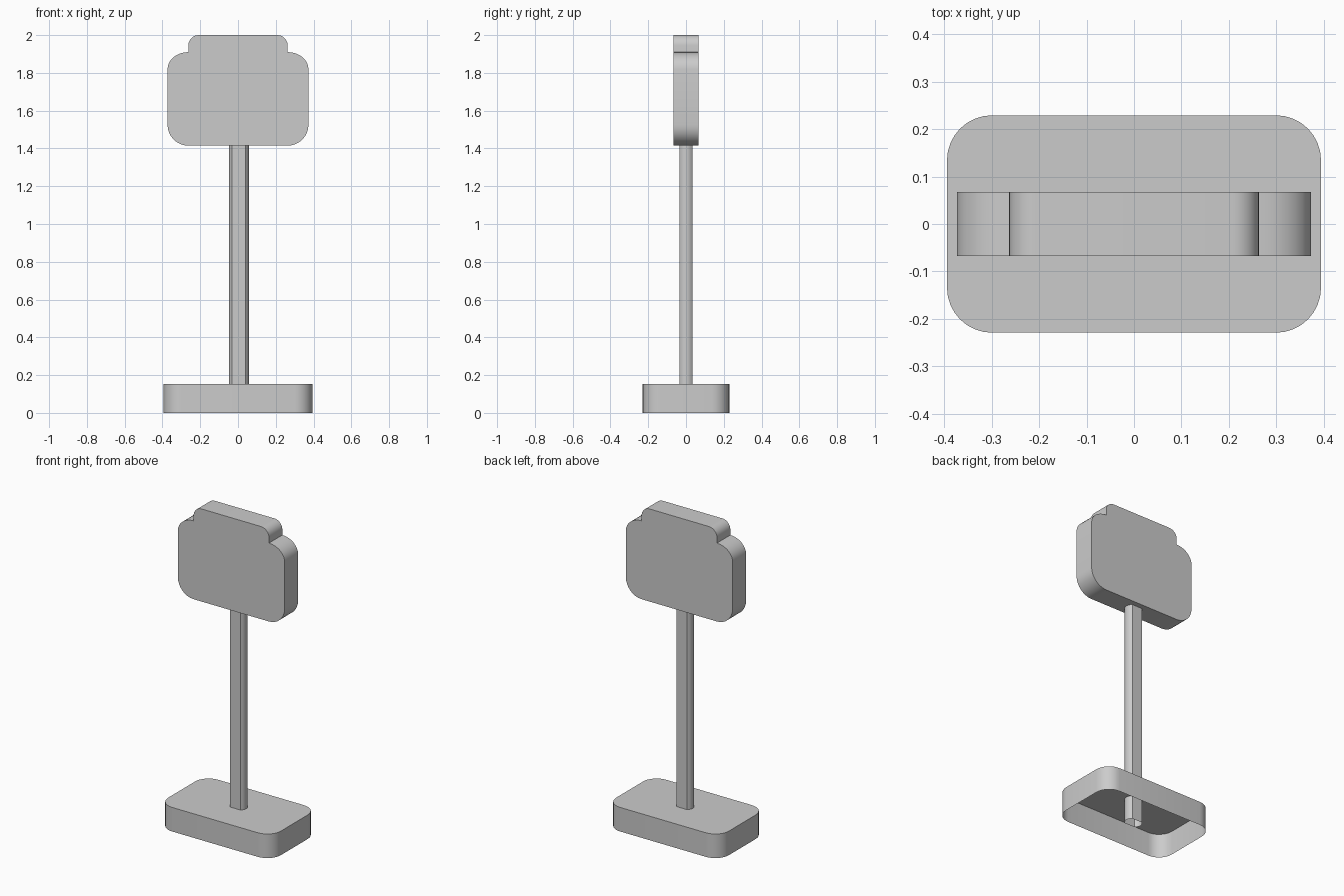
import bpy
import bmesh
from math import cos, sin, pi, atan2, hypot
from mathutils import Vector

cube = bpy.data.objects.get("Cube")
if cube:
    bpy.data.objects.remove(cube, do_unlink=True)

grey = bpy.data.materials.new("plain grey")
grey.use_nodes = True
grey.diffuse_color = (0.6, 0.6, 0.6, 1)
grey.node_tree.nodes["Principled BSDF"].inputs["Base Color"].default_value = (0.6, 0.6, 0.6, 1)


def arc(cx, cy, rx, ry, start, end, steps=8):
    """Points along an elliptical arc, angles in radians."""
    angles = [start + (end - start) * i / steps for i in range(steps + 1)]
    return [(cx + rx * cos(a), cy + ry * sin(a)) for a in angles]


def prism(name, profile, place, offset, caps):
    """Extrude a closed profile; caps names the closed ends."""
    bm = bmesh.new()
    near = [bm.verts.new(place(u, v)) for u, v in profile]
    far = [bm.verts.new(Vector(place(u, v)) + Vector(offset)) for u, v in profile]
    n = len(profile)
    for i in range(n):
        j = (i + 1) % n
        bm.faces.new((near[i], near[j], far[j], far[i]))
    if "near" in caps:
        bm.faces.new(near[::-1])
    if "far" in caps:
        bm.faces.new(far)
    mesh = bpy.data.meshes.new(name)
    bm.to_mesh(mesh)
    bm.free()
    mesh.materials.append(grey)
    obj = bpy.data.objects.new(name, mesh)
    bpy.context.collection.objects.link(obj)
    bpy.ops.object.select_all(action="DESELECT")
    obj.select_set(True)
    bpy.context.view_layer.objects.active = obj
    bpy.ops.object.shade_smooth_by_angle()
    return obj


def flat(z):
    return lambda u, v: (u, v, z)


# Base: rounded rectangular shell, open underneath
half_x, half_y, r = 0.394, 0.229, 0.095
outline = []
for k, (sx, sy) in enumerate([(1, 1), (-1, 1), (-1, -1), (1, -1)]):
    outline += arc(sx * (half_x - r), sy * (half_y - r), r, r, k * pi / 2, (k + 1) * pi / 2)
prism("base", outline, flat(0), (0, 0, 0.152), ("far",))

# Post: flat front and back, bulging sides, open at the bottom
half_w, half_d, bulge = 0.036, 0.034, 0.017
radius = (half_d ** 2 + bulge ** 2) / (2 * bulge)
sweep = atan2(half_d, radius - bulge)
centre = half_w + bulge - radius
side = arc(centre, 0, radius, radius, -sweep, sweep, 6)
section = [(0.005 + x, y) for x, y in side + [(-x, -y) for x, y in side]]
prism("post", section, flat(0.002), (0, 0, 1.42), ("far",))

# Sign head: rounded panel with a narrower raised tab on top
half = arc(0.263, 1.525, 0.11, 0.11, -pi / 2, 0)
half += arc(0.263, 1.82, 0.11, 0.09, 0, pi / 2)
half += arc(0.208, 1.945, 0.055, 0.055, 0, pi / 2)
panel = half + [(-x, z) for x, z in reversed(half)]
prism("sign_head", panel, lambda u, v: (u, 0.067, v), (0, -0.134, 0), ("near", "far"))
